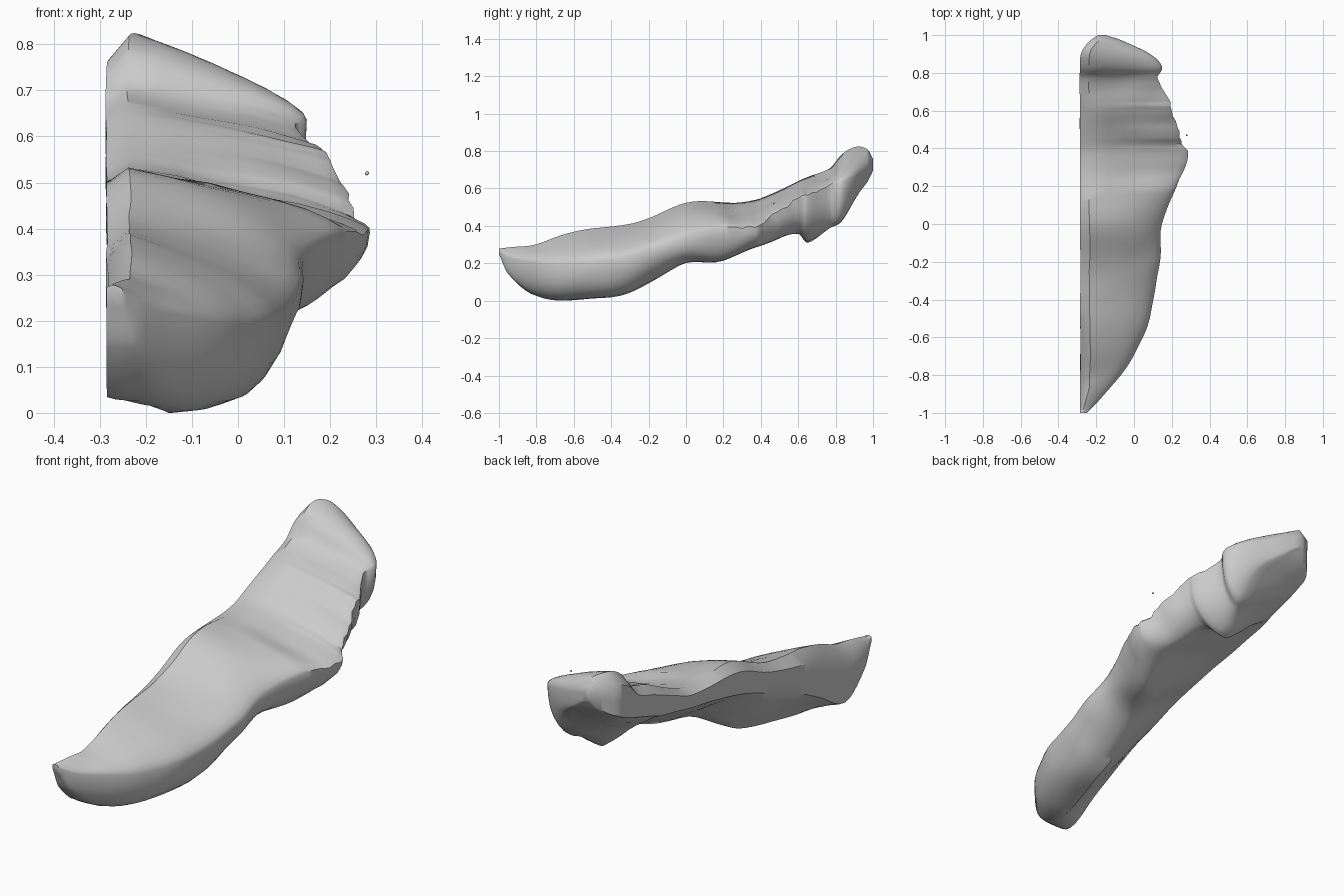
import bpy
import bmesh
from math import sin, cos, pi, sqrt
from mathutils import Vector, noise

old = bpy.data.objects.get("Cube")
if old:
    bpy.data.objects.remove(old, do_unlink=True)

# Single stone colour
stone = bpy.data.materials.new("grey_stone")
stone.use_nodes = True
grey = (0.6, 0.6, 0.6, 1)
stone.diffuse_color = grey
stone.node_tree.nodes["Principled BSDF"].inputs["Base Color"].default_value = grey

# Stations along the slab:
# y, top rim z, right edge x, right edge z, keel x, keel z, left wall bottom z
STATIONS = [
    (-1, .28, -.25, .27, -.26, .25, .26),
    (-.95, .285, -.2, .24, -.23, .15, .15),
    (-.8, .31, -.07, .2, -.18, .03, .04),
    (-.6, .37, .05, .2, -.13, .01, .14),
    (-.35, .405, .11, .23, -.07, .03, .26),
    (-.18, .455, .135, .28, -.06, .11, .32),
    (0, .53, .15, .35, -.02, .2, .385),
    (.2, .53, .22, .4, .08, .22, .43),
    (.37, .54, .285, .4, .14, .29, .46),
    (.46, .575, .24, .46, .12, .32, .48),
    (.6, .645, .2, .55, .05, .36, .51),
    (.65, .665, .19, .57, -.02, .32, .53),
    (.77, .71, .13, .62, .02, .39, .57),
    (.83, .785, .15, .64, .04, .42, .59),
    (.9, .82, .09, .67, .02, .54, .62),
    (.97, .81, -.06, .71, -.08, .64, .67),
    (1, .76, -.15, .74, -.16, .7, .71),
]


def slope(i, k):
    """Tangent of one station value, by finite difference."""
    a, b = STATIONS[max(i - 1, 0)], STATIONS[min(i + 1, len(STATIONS) - 1)]
    return (b[k] - a[k]) / (b[0] - a[0])


def station_at(i, t):
    """Smoothly interpolate all values between two stations."""
    a, b = STATIONS[i], STATIONS[i + 1]
    h = b[0] - a[0]
    values = [a[0] + h * t]
    for k in range(1, len(a)):
        smooth = t * t * (3 - 2 * t)
        bend = h * (t * (1 - t) ** 2 * slope(i, k) - t * t * (1 - t) * slope(i + 1, k))
        values.append(a[k] + (b[k] - a[k]) * smooth + bend)
    return values


def section(y, top, edge_x, edge_z, keel_x, keel_z, wall_z):
    """Closed outline: left rim, sloping top, bulging right side, underside."""
    left = -.285 + .1 * max(0, (y - .88) / .12) ** 2
    lip = min(.05, (edge_x - left) * .3)
    # Ragged edge on the far right side
    if .2 < y < .8:
        edge_x += .02 * noise.noise(Vector((y * 25, 3, 0)))
        edge_z += .02 * noise.noise(Vector((y * 25, 8, 0)))
    rim = left + lip
    pts = [(left, top - (top - wall_z) * .25)]
    # Top surface, rolling over at both ends and flatter in the far middle
    roll = .25 if .2 < y < .8 else .5
    for n in range(9):
        t = sin(n / 8 * pi / 2)
        drop = (1 - roll) * t + roll * (1 - sqrt(max(0, 1 - t * t)))
        pts.append((rim + (edge_x - rim) * t, top + (edge_z - top) * drop))
    # Right side bulge, a full rounded quarter down to the keel
    for n in range(1, 6):
        a = n / 6 * pi / 2
        pts.append((keel_x + (edge_x - keel_x) * cos(a) ** .9,
                    edge_z + (keel_z - edge_z) * sin(a) ** .9))
    # Nearly flat broken face from the keel up to the wall
    for n in range(7):
        t = 1 - n / 6
        pts.append((left + (keel_x - left) * t, wall_z + (keel_z - wall_z) * t ** .9))
    # Middle of the flat wall
    pts.append((left, wall_z + (top - wall_z) * .35))
    return [Vector((x, y, z)) for x, z in pts]


def weathered(p):
    """Shallow dents, leaving the cut wall nearly flat."""
    strength = .01 if p.x > -.27 else .004
    dent = noise.noise_vector(p * 6) * strength
    dent.y = 0
    return p + dent


def finish(bm, name):
    bmesh.ops.recalc_face_normals(bm, faces=bm.faces)
    mesh = bpy.data.meshes.new(name)
    bm.to_mesh(mesh)
    bm.free()
    mesh.materials.append(stone)
    obj = bpy.data.objects.new(name, mesh)
    bpy.context.collection.objects.link(obj)
    bpy.ops.object.select_all(action='DESELECT')
    obj.select_set(True)
    bpy.context.view_layer.objects.active = obj
    bpy.ops.object.shade_smooth_by_angle(angle=.75)


# Rock slab, lofted through the stations
bm = bmesh.new()
rings = []
STEPS = 5
for i in range(len(STATIONS) - 1):
    for s in range(STEPS):
        rings.append(section(*station_at(i, s / STEPS)))
rings.append(section(*STATIONS[-1]))
loops = [[bm.verts.new(weathered(p)) for p in ring] for ring in rings]
for a, b in zip(loops, loops[1:]):
    for j in range(len(a)):
        k = (j + 1) % len(a)
        bm.faces.new((a[j], a[k], b[k], b[j]))
bm.faces.new(loops[0])
bm.faces.new(loops[-1])
low = min(v.co.z for v in bm.verts)
for v in bm.verts:
    v.co.z -= low
finish(bm, "rock_slab")

# Tiny loose chip beside the ragged edge
bm = bmesh.new()
bmesh.ops.create_icosphere(bm, subdivisions=1, radius=.005)
bmesh.ops.translate(bm, verts=bm.verts, vec=(.28, .47, .52))
finish(bm, "loose_chip")
